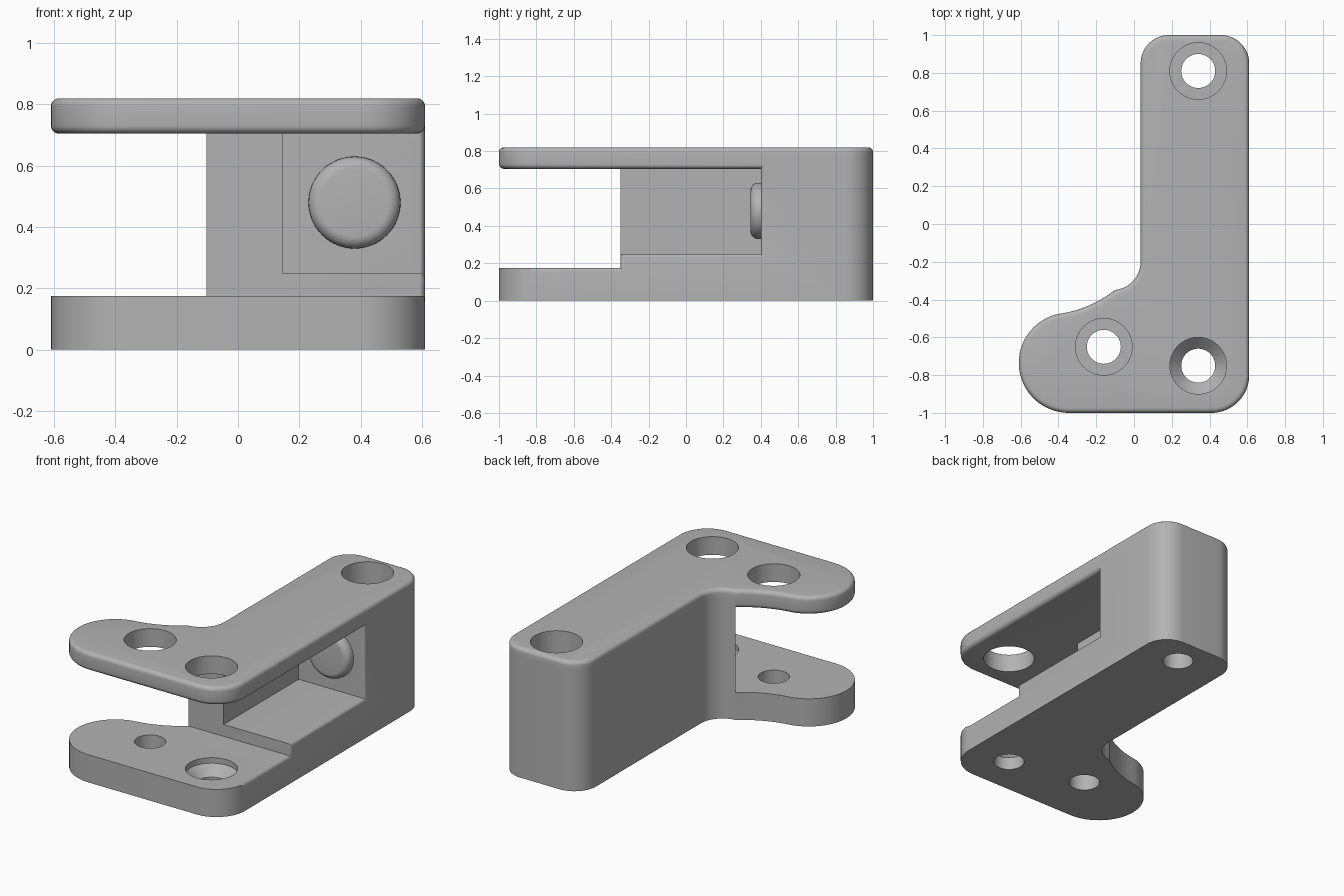
import bpy, bmesh
from math import cos, sin, radians, tau
from mathutils import Matrix

if "Cube" in bpy.data.objects:
    bpy.data.objects.remove(bpy.data.objects["Cube"], do_unlink=True)

grey = bpy.data.materials.new("plain grey")
grey.use_nodes = True
grey.diffuse_color = (0.45, 0.45, 0.45, 1)
grey.node_tree.nodes["Principled BSDF"].inputs["Base Color"].default_value = (0.45, 0.45, 0.45, 1)


def make(name, bm):
    bmesh.ops.recalc_face_normals(bm, faces=bm.faces)
    mesh = bpy.data.meshes.new(name)
    bm.to_mesh(mesh)
    bm.free()
    mesh.materials.append(grey)
    ob = bpy.data.objects.new(name, mesh)
    bpy.context.collection.objects.link(ob)
    return ob


def arc(cx, cy, r, a0, a1, n):
    return [(cx + r * cos(radians(a0 + (a1 - a0) * i / n)),
             cy + r * sin(radians(a0 + (a1 - a0) * i / n))) for i in range(n + 1)]


def prism(points, z0, z1):
    bm = bmesh.new()
    face = bm.faces.new([bm.verts.new((x, y, z0)) for x, y in points])
    top = bmesh.ops.extrude_face_region(bm, geom=[face])["geom"]
    verts = [v for v in top if isinstance(v, bmesh.types.BMVert)]
    bmesh.ops.translate(bm, vec=(0, 0, z1 - z0), verts=verts)
    bmesh.ops.recalc_face_normals(bm, faces=bm.faces)
    return bm


def box(name, x0, x1, y0, y1, z0, z1):
    return make(name, prism([(x0, y0), (x1, y0), (x1, y1), (x0, y1)], z0, z1))


def lathe(name, profile, matrix, sides=64):
    """Closed solid turned from (radius, height) rings."""
    bm = bmesh.new()
    rings = [[bm.verts.new((r * cos(tau * i / sides), r * sin(tau * i / sides), z))
              for i in range(sides)] for r, z in profile]
    for a, b in zip(rings, rings[1:]):
        for i in range(sides):
            j = (i + 1) % sides
            bm.faces.new((a[i], a[j], b[j], b[i]))
    bm.faces.new(rings[0])
    bm.faces.new(rings[-1])
    bm.transform(matrix)
    return make(name, bm)


def boolean(ob, tool, operation):
    mod = ob.modifiers.new(operation, "BOOLEAN")
    mod.operation, mod.solver, mod.object = operation, "EXACT", tool
    deps = bpy.context.evaluated_depsgraph_get()
    mesh = bpy.data.meshes.new_from_object(ob.evaluated_get(deps))
    ob.modifiers.clear()
    ob.data = mesh
    bpy.data.objects.remove(tool, do_unlink=True)


# Shared outline: long arm with a rounded lobe on one side
neck = arc(-0.115, -0.2, 0.15, 0, -85, 10)
lobe = arc(-0.345, -0.735, 0.265, 104, 270, 28)
(ax, ay), (bx, by) = neck[-1], lobe[0]
dip = []
for k in range(1, 10):
    t = k / 10
    u = 1 - t
    dip.append((u * u * ax - 2 * u * t * 0.235 + t * t * bx,
                u * u * ay - 2 * u * t * 0.455 + t * t * by))
outline = (arc(0.46, 0.85, 0.15, 0, 90, 14) + arc(0.185, 0.85, 0.15, 90, 180, 14)
           + neck + dip + lobe + arc(0.41, -0.8, 0.2, -90, 0, 16))

# Body: outline block with the front gap and the side pocket cut away
body = make("bracket_body", prism(outline, 0, 0.765))
boolean(body, box("front_gap", -1, 1, -2, -0.35, 0.175, 2), "DIFFERENCE")
boolean(body, box("side_pocket", 0.145, 1, -0.5, 0.4, 0.25, 2), "DIFFERENCE")

# Soften the pocket rim on the open side
bm = bmesh.new()
bm.from_mesh(body.data)
bmesh.ops.dissolve_limit(bm, angle_limit=0.001, verts=bm.verts, edges=bm.edges)
rim = []
for e in bm.edges:
    low = min(v.co.z for v in e.verts)
    if len(e.link_faces) == 2 and 0.1 < low < 0.7 and all(v.co.x > 0.609 for v in e.verts):
        n = sorted(abs(f.normal.x) for f in e.link_faces)
        if n[0] < 0.1 and n[1] > 0.9:
            rim.append(e)
bmesh.ops.bevel(bm, geom=rim, offset=0.02, segments=4, profile=0.5, affect="EDGES")
bm.to_mesh(body.data)
bm.free()

# Top plate with rounded upper and lower edges
bm = prism(outline, 0.705, 0.82)
edges = [e for e in bm.edges if abs(e.verts[0].co.z - e.verts[1].co.z) < 0.01]
bmesh.ops.bevel(bm, geom=edges, offset=0.026, segments=5, profile=0.5, affect="EDGES")
boolean(body, make("top_plate", bm), "UNION")

# Round button on the pocket's end wall
button = [(0.15, -0.03), (0.15, 0.015)]
button += [(0.11 + r, 0.015 + z) for r, z in arc(0, 0, 0.04, 15, 90, 6)]
place = Matrix.Translation((0.38, 0.4, 0.48)) @ Matrix.Rotation(radians(90), 4, "X")
boolean(body, lathe("button", button, place), "UNION")

# Screw holes: narrow through bore, wide access bore, one countersunk
bores = [
    (-0.16, -0.65, [(0.09, -0.1), (0.09, 0.4), (0.15, 0.4), (0.15, 1)]),
    (0.34, -0.75, [(0.09, -0.1), (0.09, 0.08), (0.15, 0.14), (0.15, 1)]),
    (0.34, 0.81, [(0.09, -0.1), (0.09, 0.175), (0.15, 0.175), (0.15, 1)]),
]
for x, y, profile in bores:
    boolean(body, lathe("screw_bore", profile, Matrix.Translation((x, y, 0))), "DIFFERENCE")

# Smooth the rounded surfaces, keep hard edges
bpy.ops.object.select_all(action="DESELECT")
body.select_set(True)
bpy.context.view_layer.objects.active = body
bpy.ops.object.shade_smooth_by_angle(angle=radians(30))
